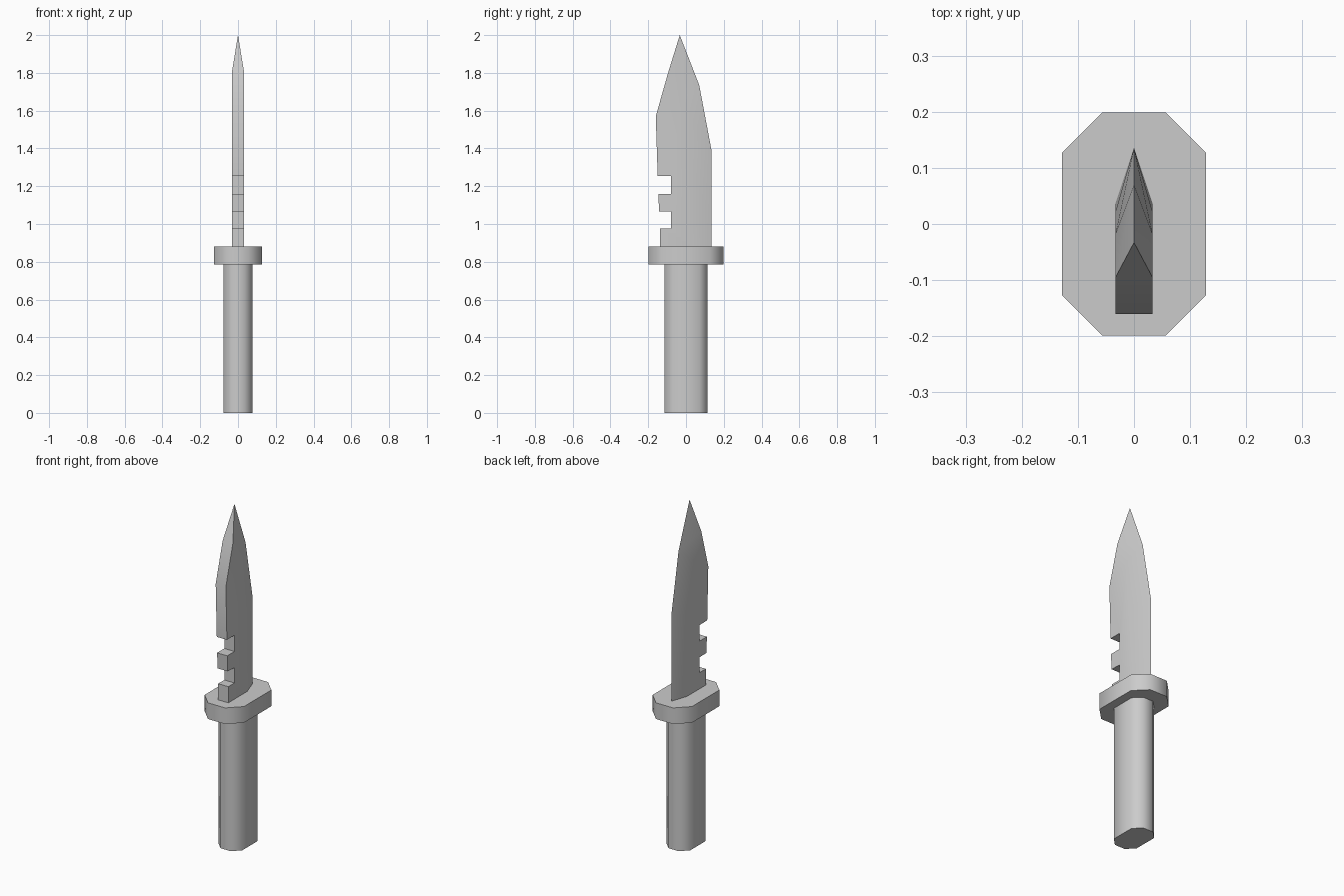
import bpy, bmesh, math

if "Cube" in bpy.data.objects:
    bpy.data.objects.remove(bpy.data.objects["Cube"])


def finish(name, bm):
    bmesh.ops.recalc_face_normals(bm, faces=bm.faces)
    mesh = bpy.data.meshes.new(name)
    bm.to_mesh(mesh)
    bm.free()
    obj = bpy.data.objects.new(name, mesh)
    bpy.context.collection.objects.link(obj)
    bpy.ops.object.select_all(action='DESELECT')
    obj.select_set(True)
    bpy.context.view_layer.objects.active = obj
    bpy.ops.object.shade_smooth_by_angle(angle=math.radians(50))
    return obj


def octagon_prism(name, hx, hy, cut, z0, z1):
    """Rectangle with clipped corners, extruded upwards."""
    a, b = hx - cut, hy - cut
    outline = [(hx, -b), (hx, b), (a, hy), (-a, hy),
               (-hx, b), (-hx, -b), (-a, -hy), (a, -hy)]
    bm = bmesh.new()
    base = bm.faces.new([bm.verts.new((x, y, z0)) for x, y in outline])
    ext = bmesh.ops.extrude_face_region(bm, geom=[base], use_keep_orig=True)
    top = [v for v in ext['geom'] if isinstance(v, bmesh.types.BMVert)]
    bmesh.ops.translate(bm, verts=top, vec=(0, 0, z1 - z0))
    return finish(name, bm)


def blade(name, half, spine, ridge, edge):
    """Flat-sided body from spine to ridge, ground down to a thin edge."""
    bm = bmesh.new()
    loop = spine + ridge
    right = [bm.verts.new((half, y, z)) for y, z in loop]
    left = [bm.verts.new((-half, y, z)) for y, z in loop]
    mid = [bm.verts.new((0, y, z)) for y, z in edge]
    n = len(spine)
    for side in (right, left):
        bm.faces.new(side)                        # flat cheek
        r = side[n:]
        for i in range(len(r) - 1):               # ground bevel
            bm.faces.new((r[i], r[i + 1], mid[i + 1], mid[i]))
    for i in range(n):                            # spine and notches
        bm.faces.new((right[i], right[i + 1], left[i + 1], left[i]))
    bm.faces.new((right[n], mid[0], left[n]))     # spine facet at the tip
    bm.faces.new((right[0], left[0], left[-1], mid[-1], right[-1]))
    return finish(name, bm)


# Handle and guard
octagon_prism("handle", 0.077, 0.115, 0.044, 0.0, 0.785)
octagon_prism("guard", 0.128, 0.199, 0.072, 0.785, 0.88)

# Blade with notched spine, points as (y, z)
blade("blade", 0.033,
      spine=[(-0.137, 0.88), (-0.137, 0.975), (-0.08, 0.975), (-0.08, 1.065),
             (-0.142, 1.067), (-0.147, 1.16), (-0.08, 1.16), (-0.08, 1.255),
             (-0.15, 1.255), (-0.16, 1.57)],
      ridge=[(-0.095, 1.8), (-0.018, 1.66), (0.022, 1.36), (0.037, 0.88)],
      edge=[(-0.033, 2.0), (0.07, 1.735), (0.136, 1.385), (0.136, 0.88)])
